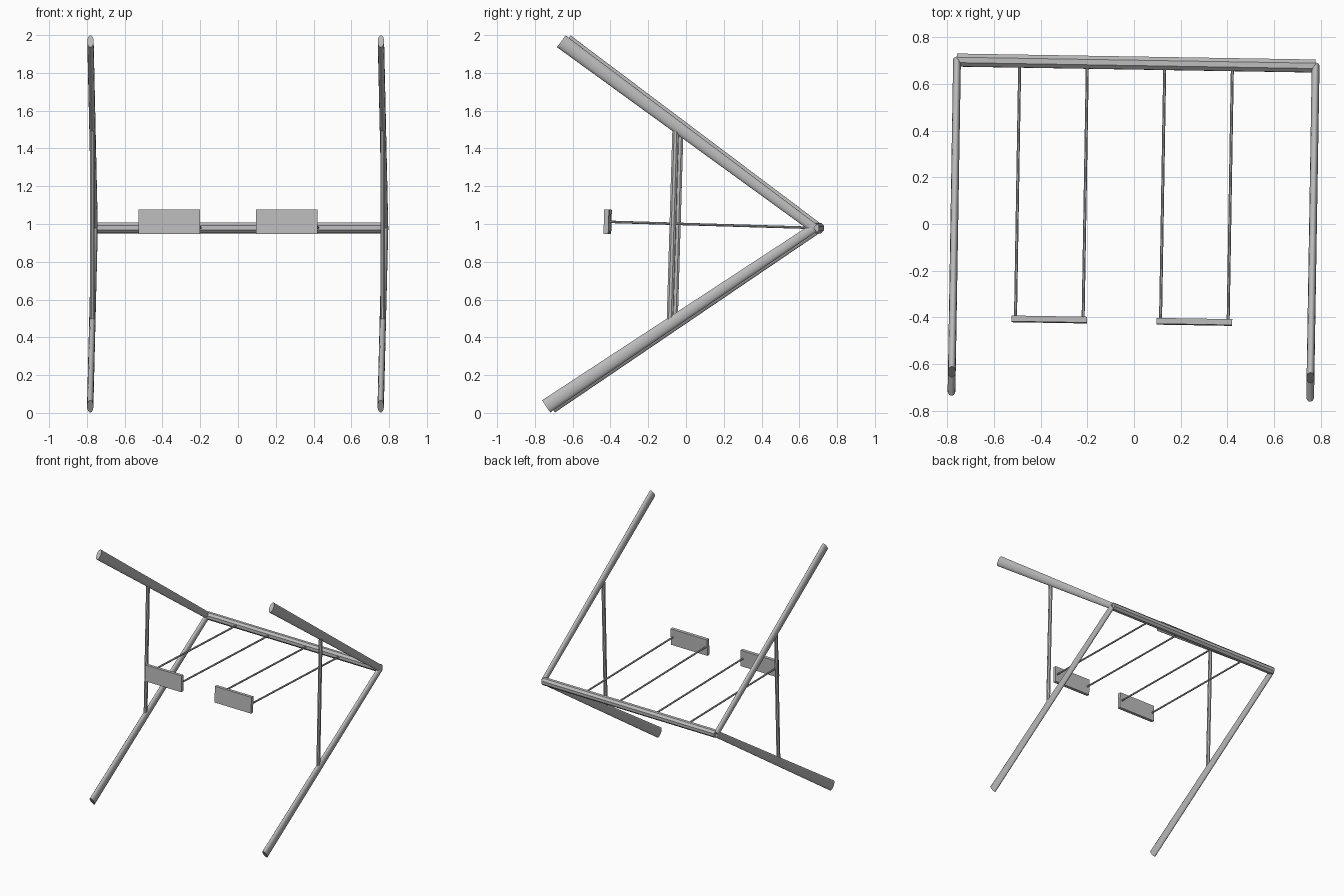
import bpy
import bmesh
from math import radians, sin, cos, pi
from mathutils import Matrix, Vector

cube = bpy.data.objects.get("Cube")
if cube:
    bpy.data.objects.remove(cube, do_unlink=True)

grey = bpy.data.materials.new("grey metal")
grey.use_nodes = True
grey.diffuse_color = (0.5, 0.5, 0.5, 1)
grey.node_tree.nodes["Principled BSDF"].inputs["Base Color"].default_value = (0.5, 0.5, 0.5, 1)

# The swing set is built upright around its top beam, then laid over on its side
LAY = (Matrix.Translation((0.01, 0.69, 0.979))
       @ Matrix.Rotation(radians(-0.95), 4, 'Z')
       @ Matrix.Rotation(radians(-91.7), 4, 'X'))


def finish(name, bm, smooth_angle):
    bmesh.ops.recalc_face_normals(bm, faces=bm.faces)
    mesh = bpy.data.meshes.new(name)
    bm.to_mesh(mesh)
    bm.free()
    mesh.materials.append(grey)
    obj = bpy.data.objects.new(name, mesh)
    bpy.context.collection.objects.link(obj)
    obj.matrix_world = LAY
    if smooth_angle:
        bpy.context.view_layer.objects.active = obj
        obj.select_set(True)
        bpy.ops.object.shade_smooth_by_angle(angle=radians(smooth_angle))
        obj.select_set(False)


def tube(name, start, end, size_start, size_end, sides, smooth_angle=0):
    """Oval tube; each size is (across the frame, along the frame's plane)."""
    start, end = Vector(start), Vector(end)
    axis = (end - start).normalized()
    side = Vector((1, 0, 0)) if abs(axis.x) < 0.5 else Vector((0, 1, 0))
    up = axis.cross(side)
    bm = bmesh.new()
    rings = []
    for centre, (w, h) in ((start, size_start), (end, size_end)):
        angles = [2 * pi * (i + 0.5) / sides for i in range(sides)]
        rings.append([bm.verts.new(centre + side * cos(a) * w / 2 + up * sin(a) * h / 2)
                      for a in angles])
    for i in range(sides):
        j = (i + 1) % sides
        bm.faces.new((rings[0][i], rings[0][j], rings[1][j], rings[1][i]))
    for ring in rings:
        bm.faces.new(ring)
    finish(name, bm, smooth_angle)


def board(name, centre, size):
    bm = bmesh.new()
    bmesh.ops.create_cube(bm, size=1, matrix=Matrix.Translation(centre)
                          @ Matrix.Diagonal((*size, 1)))
    finish(name, bm, 0)


HALF = 0.769
tube("top_beam", (-HALF, 0, 0), (HALF, 0, 0), (0.06, 0.06), (0.06, 0.06), 8)

# End frames: two flared oval legs and a brace on each side
for label, x in (("right", -HALF), ("left", HALF)):
    for place, y, z in (("front", -0.948, -1.366), ("back", 0.986, -1.389)):
        tube(f"{label}_{place}_leg", (x, 0, 0), (x, y, z),
             (0.034, 0.05), (0.034, 0.079), 16, 40)
    tube(f"{label}_brace", (x, -0.49, -0.748), (x, 0.51, -0.748),
         (0.026, 0.036), (0.026, 0.036), 8)

# Swings: a flat seat hung on two thin ropes
for label, x in (("right", -0.355), ("left", 0.267)):
    for side, dx in (("right", -0.145), ("left", 0.145)):
        tube(f"{label}_swing_{side}_rope", (x + dx, 0, 0), (x + dx, 0, -1.1),
             (0.014, 0.014), (0.014, 0.014), 8)
    board(f"{label}_seat", (x, 0, -1.106), (0.325, 0.128, 0.025))
